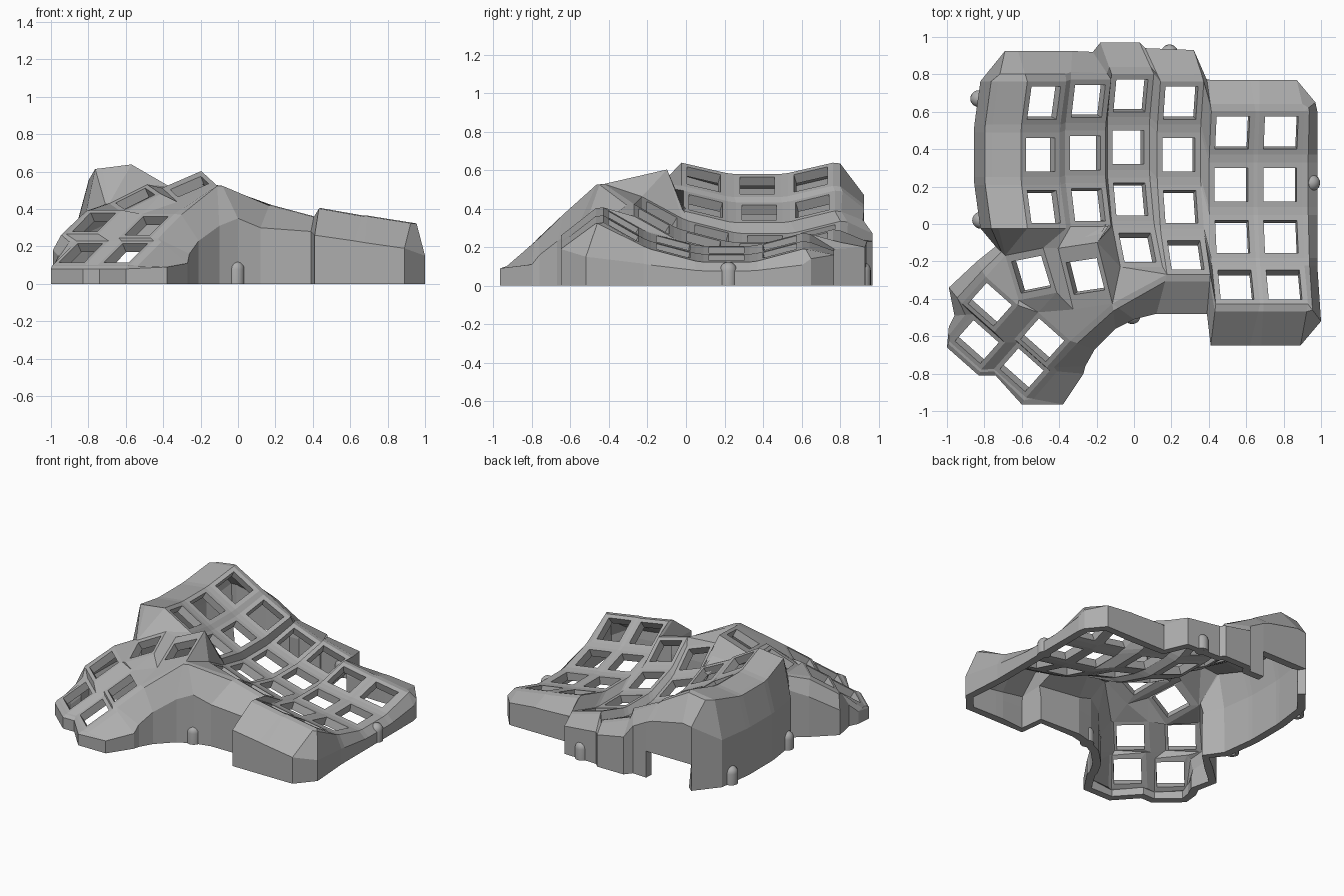
import bpy, bmesh, math
from mathutils import Vector, Matrix

if "Cube" in bpy.data.objects:
    bpy.data.objects.remove(bpy.data.objects["Cube"])

grey = bpy.data.materials.new("warm_grey_plastic")
grey.diffuse_color = (0.42, 0.42, 0.42, 1)
grey.use_nodes = True
grey.node_tree.nodes["Principled BSDF"].inputs["Base Color"].default_value = grey.diffuse_color

bm = bmesh.new()
P = {}            # named plate corners, e.g. "A0tl"
HOLE = 0.09       # half width of a switch opening


def face(*vs):
    vs = list(dict.fromkeys(P[v] if isinstance(v, str) else v for v in vs))
    if len(vs) > 2:
        return bm.faces.new(vs)


def web(text):
    """One connecting face per word group, corners separated by spaces."""
    for group in text.split(","):
        face(*group.split())


def key(name, m, half, front, back):
    """Frame around a square switch opening."""
    ring = []
    for tag, sx, sy in (("tl", -1, 1), ("tr", 1, 1), ("br", 1, -1), ("bl", -1, -1)):
        y = back if sy > 0 else -front
        P[name + tag] = bm.verts.new(m @ Vector((sx * half, y, 0)))
        ring.append((P[name + tag], bm.verts.new(m @ Vector((sx * HOLE, sy * HOLE, 0)))))
    for i in range(4):
        (a, b), (c, d) = ring[i], ring[(i + 1) % 4]
        face(a, c, d, b)


# Finger columns: centre of the flat row, sideways slope, row count, flat row
R = 1.07
columns = {
    "A": (-0.50, 0.37, 0.52, 30, 3, 1), "B": (-0.26, 0.38, 0.38, 26, 3, 1),
    "C": (-0.03, 0.41, 0.23, 20, 4, 1), "D": (0.24, 0.37, 0.195, 15, 4, 1),
    "E": (0.52, 0.21, 0.185, 10, 4, 1), "F": (0.78, 0.21, 0.145, 9, 4, 1),
}
for n, (x, y, z, slope, rows, flat) in columns.items():
    base = Matrix.Translation((x, y, z)) @ Matrix.Rotation(math.radians(slope), 4, "Y")
    for r in range(rows):
        curl = Matrix.Rotation(math.radians(15 * (flat - r)), 4, "X")
        key(f"{n}{r}", base @ Matrix.Translation((0, 0, R)) @ curl
            @ Matrix.Translation((0, 0, -R)), 0.12, 0.12, 0.12)

# Webs inside and between the finger columns
for n, (*_, rows, flat) in columns.items():
    for r in range(rows - 1):
        web(f"{n}{r}bl {n}{r}br {n}{r+1}tr {n}{r+1}tl")
for a, b in zip("ABCDE", "BCDEF"):
    rows = min(columns[a][4], columns[b][4])
    for r in range(rows):
        web(f"{a}{r}tr {b}{r}tl {b}{r}bl {a}{r}br")
        if r < rows - 1:
            web(f"{a}{r}br {b}{r}bl {b}{r+1}tl {a}{r+1}tr")

# Thumb keys: centre, right direction, back direction, front and back frame length
low_u, low_v = (0.7, -0.62, 0), (0.57, 0.6, 0.55)
thumbs = {
    "T1": ((-0.26, -0.28, 0.52), (0.167, 0.025, 0.072), (-0.035, 0.165, 0.04), 0.17, 0.175),
    "T2": ((-0.55, -0.27, 0.455), (0.15, 0.03, 0.075), (-0.028, 0.17, 0.045), 0.125, 0.13),
    "T3": ((-0.77, -0.43, 0.33), low_u, low_v, 0.115, 0.115),
    "T4": ((-0.84, -0.63, 0.165), low_u, low_v, 0.115, 0.115),
    "T5": ((-0.49, -0.62, 0.31), low_u, low_v, 0.115, 0.115),
    "T6": ((-0.60, -0.78, 0.165), low_u, low_v, 0.115, 0.115),
}
for n, (c, u, v, front, back) in thumbs.items():
    u = Vector(u).normalized()
    v = Vector(v)
    v = (v - u * v.dot(u)).normalized()
    m = Matrix((u, v, u.cross(v))).transposed().to_4x4()
    key(n, Matrix.Translation(c) @ m, 0.115, front, back)

# Webs inside the thumb cluster, then between thumb and fingers
web("T3bl T3br T4tr T4tl,T5bl T5br T6tr T6tl,T3tr T5tl T5bl T3br,T4tr T6tl T6bl T4br,"
    "T3br T5bl T6tl T4tr,T2tr T1tl T1bl T2br,T3tl T2tl T2bl T3tr,T3tr T2bl T5tl,"
    "T2bl T2br T5tl,T2br T1bl T5tl,T1bl T5tr T5tl,T1bl T1br T5tr")
web("T2tl A2bl A2br T2tr,T2tr A2br B2bl T1tl,T1tl B2bl B2br T1tr,T1tr B2br C2bl,"
    "T1tr C2bl C3tl,T1tr C3tl C3bl,T1tr C3bl T1br,T1br C3bl D3bl,C3bl C3br D3bl")

# Shelf along the high left side
left = [f"A{r}{t}" for r in range(3) for t in ("tl", "bl")]
for k in left:
    P["S" + k] = bm.verts.new(P[k].co + Vector((-0.155, 0, -0.02)))
for a, b in zip(left, left[1:]):
    web(f"{a} {b} S{b} S{a}")
web("SA2bl A2bl T2tl")

# Outer wall: rim corner, then shoulder x, y, z above the ground line
wall = []
for k in left:
    y = P[k].co.y
    wall.append(("S" + k, -0.86 + 0.25 * (y - 0.37) ** 2, y, 0.34))
wall += [
    ("T2tl", -0.74, -0.12, 0.34), ("T3tl", -0.84, -0.20, 0.29), ("T3bl", -0.99, -0.34, 0.18),
    ("T4tl", -0.96, -0.49, 0.15), ("T4bl", -0.99, -0.55, 0.09), ("T4bl", -1.0, -0.66, 0.08),
    ("T4br", -0.83, -0.81, 0.08), ("T6bl", -0.74, -0.81, 0.08), ("T6br", -0.60, -0.965, 0.08),
    ("T6br", -0.38, -0.965, 0.09), ("T6tr", -0.27, -0.80, 0.11), ("T5br", -0.26, -0.76, 0.16),
    ("T5tr", -0.21, -0.67, 0.23), ("T1br", -0.10, -0.56, 0.31), ("T1br", 0.0, -0.51, 0.35),
    ("D3bl", 0.12, -0.48, 0.30), ("D3br", 0.39, -0.48, 0.28), ("E3bl", 0.41, -0.65, 0.26),
    ("E3br", 0.62, -0.65, 0.23), ("F3bl", 0.68, -0.65, 0.22), ("F3br", 0.89, -0.65, 0.19),
    ("F3br", 1.0, -0.52, 0.15),
]
for r in (3, 2, 1, 0):
    for t in ("br", "tr"):
        if f"{r}{t}" != "3br":
            co = P[f"F{r}{t}"].co
            wall.append((f"F{r}{t}", 0.98, co.y, 0.45 * co.z + 0.02))
wall += [
    ("F0tr", 0.97, 0.65, 0.14),
    ("F0tr", 0.87, 0.77, 0.16), ("F0tl", 0.67, 0.77, 0.18), ("E0tr", 0.62, 0.77, 0.18),
    ("E0tl", 0.39, 0.77, 0.19), ("D0tr", 0.32, 0.93, 0.20), ("D0tl", 0.06, 0.94, 0.23),
    ("C0tr", 0.03, 0.97, 0.23), ("C0tl", -0.18, 0.97, 0.27), ("B0tr", -0.22, 0.92, 0.34),
    ("B0tl", -0.33, 0.925, 0.40), ("A0tr", -0.38, 0.925, 0.42), ("A0tl", -0.62, 0.925, 0.47),
    ("SA0tl", -0.69, 0.925, 0.46),
]
rows = []
for k, x, y, z in wall:
    rim = P[k].co
    out = Vector((x - rim.x, y - rim.y, 0))
    lip = rim + out.normalized() * min(0.04, out.length * 0.4) - Vector((0, 0, 0.004))
    rows.append([P[k]] + [bm.verts.new(c) for c in (
        lip, (x, y, z), (x, y, min(0.19, 0.6 * z)), (x, y, 0))])
for i, (a, b) in enumerate(zip(rows, rows[1:] + rows[:1])):
    for j in range(4):
        if j == 3 and wall[i][0] in ("B0tl", "A0tr", "A0tl"):
            continue                            # cable opening in the back wall
        face(a[j], b[j], b[j + 1], a[j + 1])

bmesh.ops.recalc_face_normals(bm, faces=bm.faces)
bm.faces.ensure_lookup_table()
if bm.faces[0].normal.z < 0:
    bmesh.ops.reverse_faces(bm, faces=bm.faces)
mesh = bpy.data.meshes.new("case_surface")
bm.to_mesh(mesh)
bm.free()
shell = bpy.data.objects.new("keyboard_case", mesh)
bpy.context.collection.objects.link(shell)
mesh.materials.append(grey)

# Thicken inward and level the bottom rim
solid = shell.modifiers.new("thickness", "SOLIDIFY")
solid.thickness, solid.offset = 0.055, -1
done = bpy.data.meshes.new_from_object(shell.evaluated_get(bpy.context.evaluated_depsgraph_get()))
shell.modifiers.clear()
shell.data = done
for v in done.vertices:
    if v.co.z < 0.03:
        v.co.z = 0

# Hollow, dome-topped screw posts
profile = [(0, 0.06), (0.022, 0.06), (0.022, 0), (0.045, 0)]
profile += [(0.045 * math.cos(a), 0.078 + 0.045 * math.sin(a))
            for a in (math.pi / 2 * i / 5 for i in range(6))]
for i, (x, y) in enumerate([(-0.83, 0.67), (-0.82, 0.02), (0.19, 0.915), (0.95, 0.22), (-0.01, -0.49)]):
    bm = bmesh.new()
    vs = [bm.verts.new((px, 0, pz)) for px, pz in profile]
    edges = [bm.edges.new(p) for p in zip(vs, vs[1:])]
    bmesh.ops.spin(bm, geom=vs + edges, cent=(0, 0, 0), axis=(0, 0, 1), angle=math.tau, steps=20)
    bmesh.ops.remove_doubles(bm, verts=bm.verts, dist=1e-4)
    bmesh.ops.recalc_face_normals(bm, faces=bm.faces)
    mesh = bpy.data.meshes.new("screw_post")
    bm.to_mesh(mesh)
    bm.free()
    mesh.materials.append(grey)
    post = bpy.data.objects.new(f"screw_post_{i + 1}", mesh)
    post.location = (x, y, 0)
    bpy.context.collection.objects.link(post)
    bpy.context.view_layer.objects.active = post
    post.select_set(True)
    bpy.ops.object.shade_smooth_by_angle(angle=math.radians(35))
    post.select_set(False)
